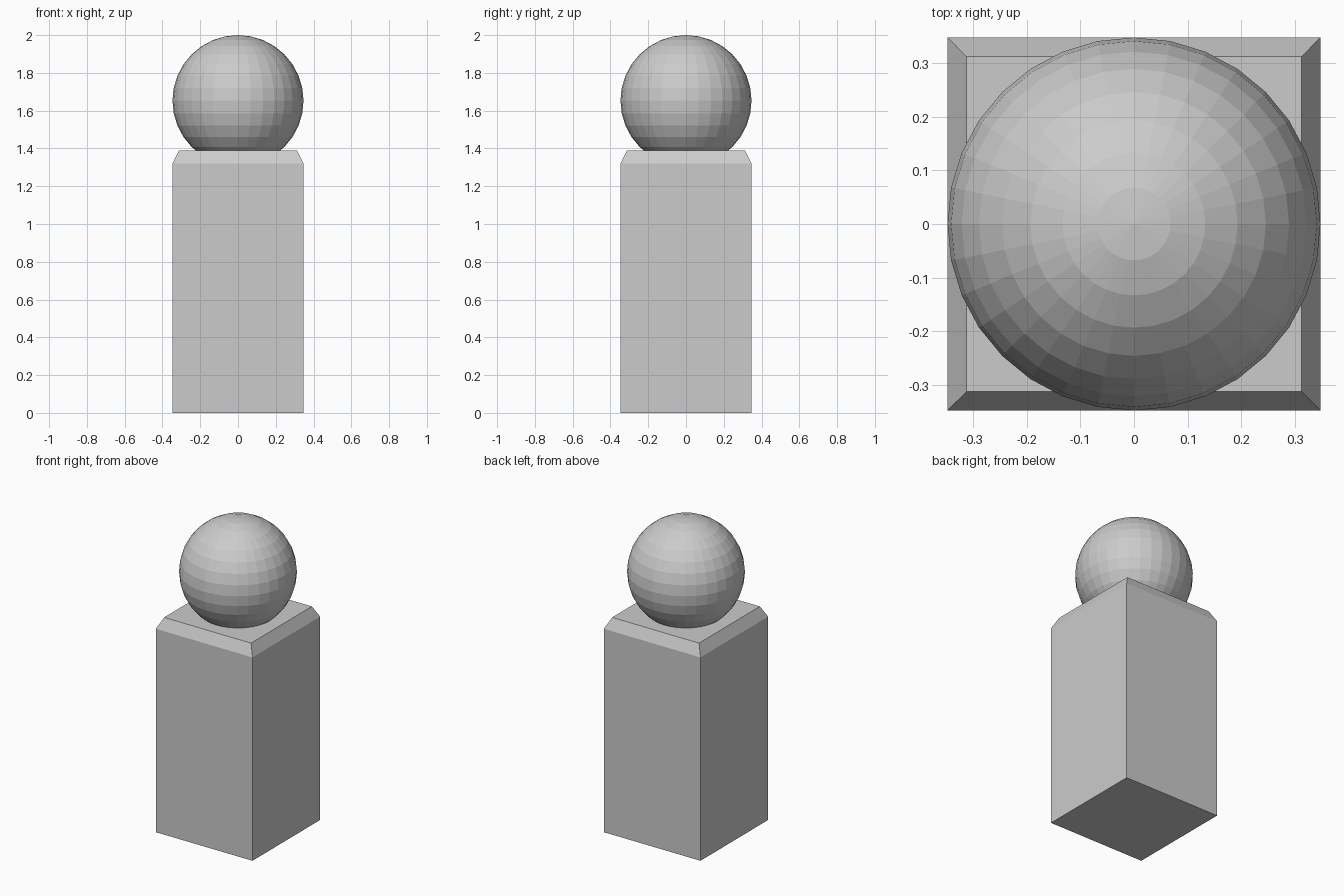
import bpy
import bmesh

# Remove the default cube
cube = bpy.data.objects.get("Cube")
if cube:
    bpy.data.objects.remove(cube, do_unlink=True)

HALF = 0.347          # half width of the post and radius of the ball
SHOULDER, TOP = 1.32, 1.39
TOP_HALF = 0.312

# Plain grey stone
stone = bpy.data.materials.new("grey_stone")
stone.use_nodes = True
grey = (0.6, 0.6, 0.6, 1)
stone.diffuse_color = grey
stone.node_tree.nodes["Principled BSDF"].inputs["Base Color"].default_value = grey


def add_object(name, bm):
    mesh = bpy.data.meshes.new(name)
    bmesh.ops.recalc_face_normals(bm, faces=bm.faces)
    bm.to_mesh(mesh)
    bm.free()
    mesh.materials.append(stone)
    obj = bpy.data.objects.new(name, mesh)
    bpy.context.collection.objects.link(obj)
    return obj


# Square post with a chamfered top, lofted through square sections
bm = bmesh.new()
rings = []
for half, z in ((HALF, 0), (HALF, SHOULDER), (TOP_HALF, TOP)):
    rings.append([bm.verts.new((sx * half, sy * half, z))
                  for sx, sy in ((-1, -1), (1, -1), (1, 1), (-1, 1))])
for low, high in zip(rings, rings[1:]):
    for i in range(4):
        j = (i + 1) % 4
        bm.faces.new((low[i], low[j], high[j], high[i]))
bm.faces.new(rings[0])
bm.faces.new(rings[-1])
add_object("post", bm)

# Faceted ball sunk slightly into the post top
bm = bmesh.new()
bmesh.ops.create_uvsphere(bm, u_segments=32, v_segments=16, radius=HALF)
ball = add_object("ball_finial", bm)
ball.location.z = 2 - HALF
